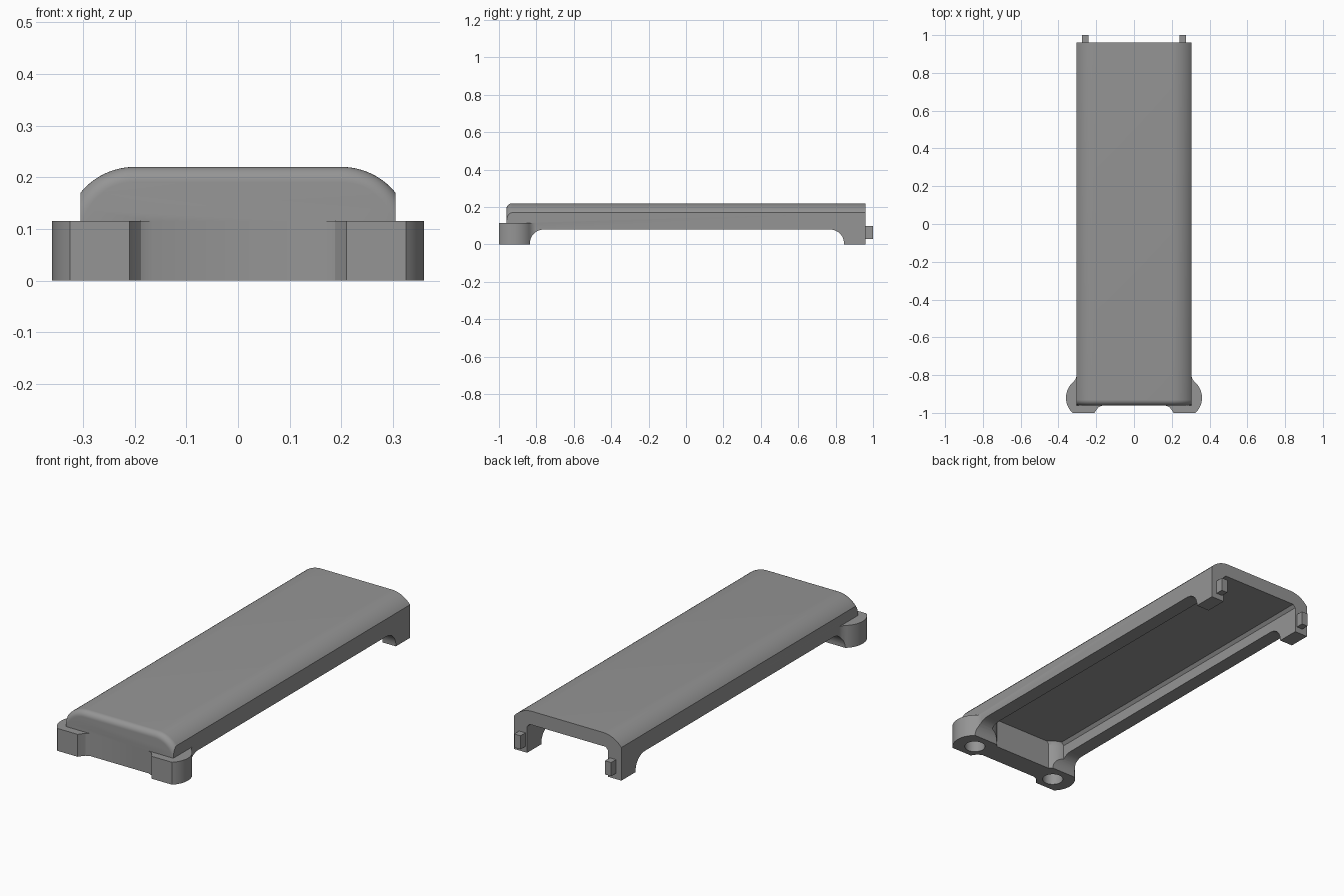
import bpy, bmesh, math

if "Cube" in bpy.data.objects:
    bpy.data.objects.remove(bpy.data.objects["Cube"])

grey = bpy.data.materials.new("grey_plastic")
grey.diffuse_color = (0.3, 0.3, 0.3, 1)
grey.use_nodes = True
grey.node_tree.nodes["Principled BSDF"].inputs["Base Color"].default_value = grey.diffuse_color


def finish(name, bm):
    bmesh.ops.recalc_face_normals(bm, faces=bm.faces)
    me = bpy.data.meshes.new(name)
    bm.to_mesh(me)
    bm.free()
    ob = bpy.data.objects.new(name, me)
    bpy.context.collection.objects.link(ob)
    me.materials.append(grey)
    return ob


def loft(name, rings):
    bm = bmesh.new()
    vs = [[bm.verts.new(p) for p in r] for r in rings]
    n = len(vs[0])
    for a, b in zip(vs, vs[1:]):
        for i in range(n):
            bm.faces.new((a[i], a[(i + 1) % n], b[(i + 1) % n], b[i]))
    bm.faces.new(vs[0])
    bm.faces.new(vs[-1])
    return finish(name, bm)


def prism_z(name, pts, z0, z1):
    return loft(name, [[(x, y, z) for x, y in pts] for z in (z0, z1)])


def arc(cx, cy, r, a0, a1, n):
    return [(cx + r * math.cos(math.radians(a0 + (a1 - a0) * i / n)),
             cy + r * math.sin(math.radians(a0 + (a1 - a0) * i / n))) for i in range(n + 1)]


def combine(target, tool, op):
    m = target.modifiers.new(op, 'BOOLEAN')
    m.operation, m.object, m.solver = op, tool, 'EXACT'
    bpy.context.view_layer.objects.active = target
    bpy.ops.object.modifier_apply(modifier=m.name)
    bpy.data.objects.remove(tool)


# cover: crowned cross-section, shrinking into a rounded front edge
def section(y, off):
    r = 0.135 - off
    a0 = math.degrees(math.acos(min(1, 0.105 / r)))
    half = arc(0.2, 0.085, r, a0, 90, 14)
    half[0] = (0.305, half[0][1])
    pts = [(0.305, 0)] + half
    pts += [(-x, z) for x, z in reversed(pts)]
    return [(x, y, z) for x, z in pts]


R = 0.0295
rings = []
for k in range(9):
    a = math.radians(90 * k / 8)
    rings.append(section(-0.96 + R * (1 - math.cos(a)), R * (1 - math.sin(a))))
rings.append(section(0.96, 0))
cover = loft("cover", rings)

# cavity, open below and at the back, with rounded posts in the front corners
a0 = math.degrees(math.acos(-0.02 / 0.11))
a1 = 180 - math.degrees(math.asin(0.07 / 0.11))
half = [(0.23, 1.1)] + arc(0.25, -0.92, 0.11, a0, a1, 8)
plan = half + [(-x, y) for x, y in reversed(half)]
cavity = loft("cavity_cutter", [[(x, y, z) for x, y in plan] for z in (-0.1, 0.135)] +
              [[(x * 0.94, y, 0.15) for x, y in plan]])
combine(cover, cavity, 'DIFFERENCE')

# screw lugs at the front corners
outline = [(0.165, -0.96), (0.188, -0.97), (0.2, -0.985), (0.21, -1.0)]
outline += arc(0.25, -0.92, 0.11, -46.66, 52, 22)
outline += [(0.309, -0.82), (0.304, -0.805), (0.25, -0.811)]
outline += arc(0.25, -0.92, 0.11, a0, a1, 8) + [(0.165, -0.9)]
for s in (1, -1):
    lug = prism_z("lug", [(s * x, y) for x, y in outline], 0, 0.115)
    combine(cover, lug, 'UNION')

# long side arches with rounded upper corners
prof = [(-0.835, -0.1)] + arc(-0.76, 0.005, 0.075, 180, 90, 10)
prof += arc(0.77, 0.005, 0.075, 90, 0, 10) + [(0.845, -0.1)]
arch = loft("arch_cutter", [[(x, y, z) for y, z in prof] for x in (-1, 1)])
combine(cover, arch, 'DIFFERENCE')

# blind screw holes
for s in (1, -1):
    hole = prism_z("hole_cutter", arc(s * 0.25, -0.92, 0.05, 0, 348.75, 31), -0.1, 0.1)
    combine(cover, hole, 'DIFFERENCE')

# rear locating tabs
for s, side in ((1, "right"), (-1, "left")):
    prism_z("rear_tab_" + side, [(s * 0.24, 0.95), (s * 0.275, 0.95), (s * 0.275, 1.0), (s * 0.24, 1.0)],
            0.03, 0.10)

bpy.ops.object.select_all(action='DESELECT')
cover.select_set(True)
bpy.context.view_layer.objects.active = cover
bpy.ops.object.shade_smooth_by_angle(angle=math.radians(25))
